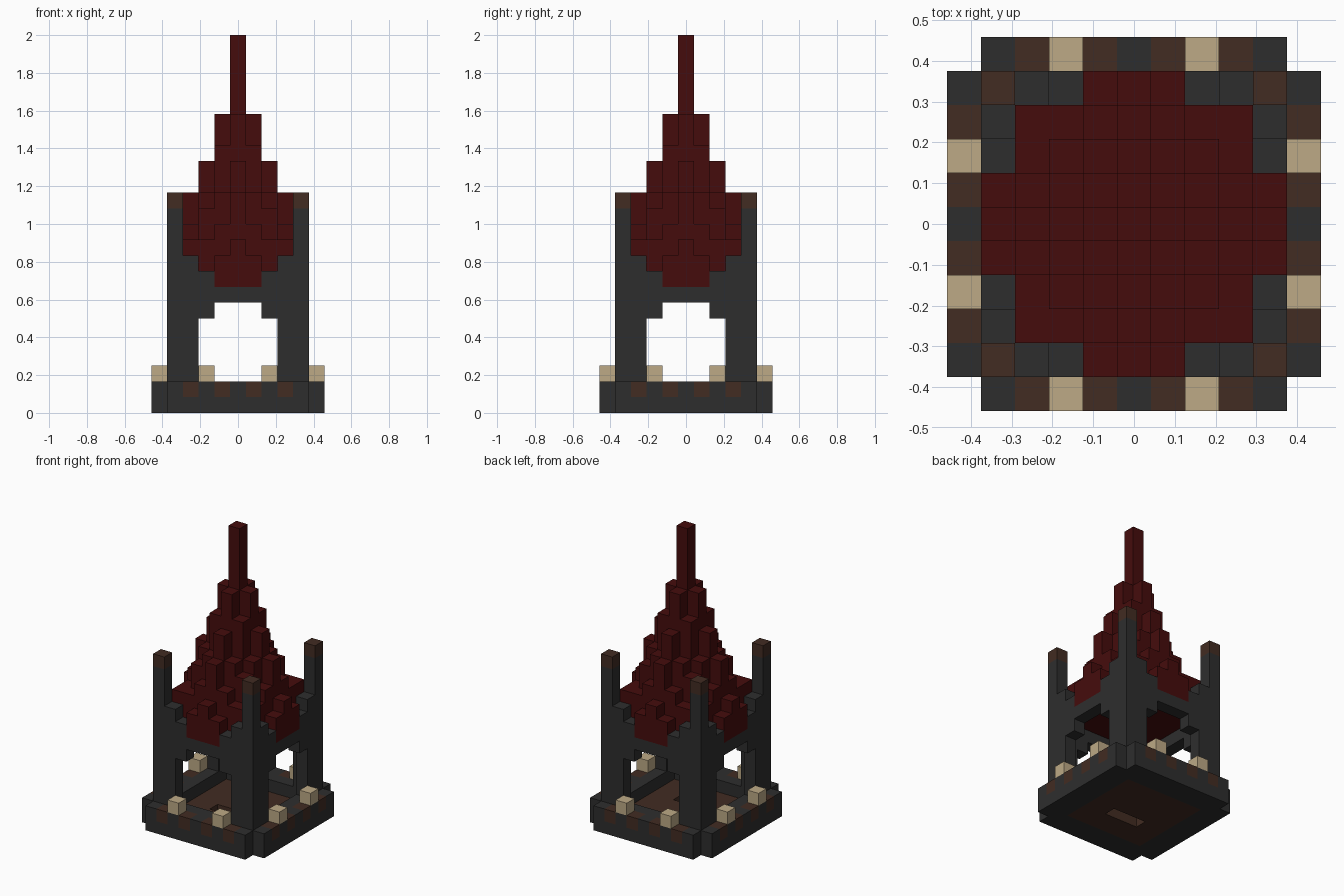
import bpy
import bmesh
from mathutils import Vector

cube = bpy.data.objects.get("Cube")
if cube:
    bpy.data.objects.remove(cube)

U = 1 / 12  # block size


def material(name, color):
    m = bpy.data.materials.new(name)
    m.use_nodes = True
    m.diffuse_color = (*color, 1)
    bsdf = m.node_tree.nodes["Principled BSDF"]
    bsdf.inputs["Base Color"].default_value = (*color, 1)
    bsdf.inputs["Roughness"].default_value = 0.9
    return m


stone = material("dark stone", (0.027, 0.027, 0.027))
brick = material("brown brick", (0.054, 0.025, 0.016))
crimson = material("deep red", (0.06, 0.0037, 0.0037))
bone = material("pale tan", (0.51, 0.40, 0.24))

cells = {}  # block position -> part name
parts = {"base_rim": stone, "rim_bricks": brick, "floor": brick, "rim_lamps": bone,
         "corner_posts": stone, "post_caps": brick, "arch_walls": stone, "spire": crimson}


def column(part, x, y, bottom, top):
    for z in range(bottom, top):
        cells[x, y, z] = part


def four_sides(a, d):
    """Column positions at offset a along each side, at distance d from the centre."""
    return [(a, d), (a, -d), (d, a), (-d, a)]


# Base: rim with open corners, sunken floor with a slot
for x in range(-5, 6):
    for y in range(-5, 6):
        reach = max(abs(x), abs(y))
        if abs(x) == abs(y) == 5:
            continue
        if reach > 3:
            column("base_rim", x, y, 0, 2)
        elif not (y == -1 and abs(x) <= 1):
            column("floor", x, y, 0, 1)

# Bricks and lamps along the rim
for a in (-3, -1, 1, 3):
    for x, y in four_sides(a, 5):
        column("rim_bricks", x, y, 1, 2)
for a in (-2, 2):
    for x, y in four_sides(a, 5):
        column("rim_lamps", x, y, 2, 3)

# Corner posts with caps
for x in (-4, 4):
    for y in (-4, 4):
        column("corner_posts", x, y, 2, 13)
        column("post_caps", x, y, 13, 14)

# Arched walls: bottom and top by distance from the middle of the side
arch = {0: (7, 8), 1: (7, 8), 2: (6, 9), 3: (2, 10)}
eaves = {0: 11, 1: 10}
for a in range(-3, 4):
    for x, y in four_sides(a, 4):
        column("arch_walls", x, y, *arch[abs(a)])
        if abs(a) in eaves:
            column("spire", x, y, 8, eaves[abs(a)])

# Stepped spire: top height by ring, then by distance along the ring
steps = [[24], [19, 17], [16, 14, 13], [14, 12, 11, 11]]
for x in range(-3, 4):
    for y in range(-3, 4):
        far, near = max(abs(x), abs(y)), min(abs(x), abs(y))
        column("spire", x, y, 8, steps[far][near])

# Outer faces of the blocks, one object for each part
axes = [Vector(v) for v in ((1, 0, 0), (0, 1, 0), (0, 0, 1))]
for part, mat in parts.items():
    bm = bmesh.new()
    for cell, owner in cells.items():
        if owner != part:
            continue
        centre = Vector(cell) + axes[2] / 2
        for i in range(3):
            for sign in (-1, 1):
                n = axes[i] * sign
                if tuple(int(c) for c in Vector(cell) + n) in cells:
                    continue
                u = axes[(i + 1) % 3] / 2
                v = n.cross(u)
                mid = centre + n / 2
                corners = (mid - u - v, mid + u - v, mid + u + v, mid - u + v)
                bm.faces.new([bm.verts.new(c * U) for c in corners])
    bmesh.ops.remove_doubles(bm, verts=bm.verts, dist=U / 100)
    mesh = bpy.data.meshes.new(part)
    bm.to_mesh(mesh)
    bm.free()
    mesh.materials.append(mat)
    bpy.context.collection.objects.link(bpy.data.objects.new(part, mesh))
